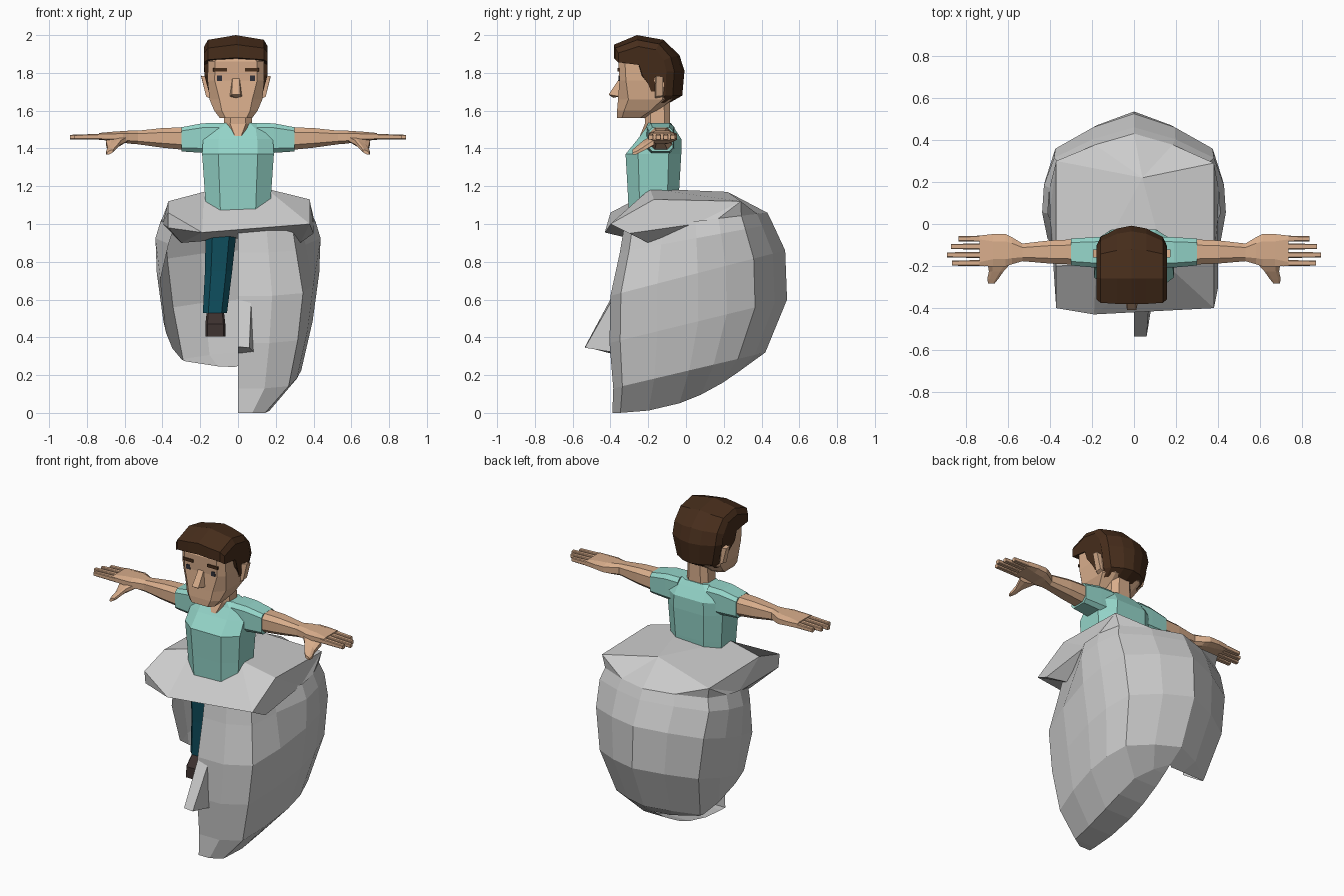
import bpy, bmesh, math
from mathutils import Vector

if "Cube" in bpy.data.objects:
    bpy.data.objects.remove(bpy.data.objects["Cube"])


def material(name, rgb):
    m = bpy.data.materials.new(name)
    m.diffuse_color = (*rgb, 1)
    m.use_nodes = True
    m.node_tree.nodes["Principled BSDF"].inputs["Base Color"].default_value = m.diffuse_color
    return m


STONE = material("stone grey", (.60, .60, .60))
SKIN = material("skin tan", (.69, .42, .26))
SHIRT = material("shirt mint", (.30, .67, .59))
PANTS = material("trouser teal", (.005, .082, .12))
SHOE = material("shoe brown", (.045, .03, .028))
HAIR = material("hair brown", (.062, .026, .011))
EYE = material("eye dark", (.03, .03, .04))
HEAD_X = -.011  # the head sits slightly to one side


def finish(name, bm, mat):
    bmesh.ops.recalc_face_normals(bm, faces=bm.faces)
    me = bpy.data.meshes.new(name)
    bm.to_mesh(me)
    bm.free()
    me.materials.append(mat)
    ob = bpy.data.objects.new(name, me)
    bpy.context.collection.objects.link(ob)
    return ob


def loft(name, rings, mat, closed=True, caps=True):
    bm = bmesh.new()
    vs = [[bm.verts.new(p) for p in r] for r in rings]
    n = len(rings[0])
    for a, b in zip(vs, vs[1:]):
        for i in range(n if closed else n - 1):
            j = (i + 1) % n
            bm.faces.new((a[i], a[j], b[j], b[i]))
    if caps:
        bm.faces.new(vs[0])
        bm.faces.new(vs[-1])
    return finish(name, bm, mat)


def solid(name, verts, faces, mat):
    bm = bmesh.new()
    vs = [bm.verts.new(v) for v in verts]
    for f in faces:
        bm.faces.new([vs[i] for i in f])
    return finish(name, bm, mat)


def octagon(a, b, k=.55):
    return [(a, b * k), (a * k, b), (-a * k, b), (-a, b * k),
            (-a, -b * k), (-a * k, -b), (a * k, -b), (a, -b * k)]


def zring(z, hx, y0, y1, cx=0, k=.55):
    c, h = (y0 + y1) / 2, (y1 - y0) / 2
    return [(cx + u, c + v, z) for u, v in octagon(hx, h, k)]


def xring(x, cy, hy, cz, hz, k=.55):
    return [(x, cy + u, cz + v) for u, v in octagon(hy, hz, k)]


def box(name, lo, hi, mat):
    v = [(x, y, z) for z in (lo[2], hi[2])
         for x, y in ((lo[0], lo[1]), (hi[0], lo[1]), (hi[0], hi[1]), (lo[0], hi[1]))]
    return loft(name, [v[:4], v[4:]], mat)


# Stone shell: tilted half rings (front y, front z, back y, back z, half width, z power)
LEVELS = [(-.39, .0, .32, .25, .18, 2.3), (-.385, .13, .42, .32, .335, 1),
          (-.405, .37, .535, .60, .395, 1), (-.40, .62, .525, .86, .43, 1),
          (-.35, .85, .46, 1.0, .437, 1), (-.33, .97, .43, 1.06, .41, 1)]
# Plan of one half ring: width fraction, depth fraction front to back
PLAN = [(0, 0), (.42, .0), (.80, .06), (.93, .27), (1, .5), (.98, .66), (.87, .82), (.45, .93), (0, 1)]


def half_ring(level, s):
    yf, zf, yb, zb, w, p = level
    return [(s * w * u * (.88 if zf > .8 and f < .4 else 1), yf + (yb - yf) * f, zf + (zb - zf) * f ** p)
            for u, f in PLAN]


# Underside of the right half closes toward the middle
keel = [(0, y, z) for x, y, z in half_ring(LEVELS[0], 1)]
right = loft("stone_shell_right", [keel] + [half_ring(l, 1) for l in LEVELS], STONE, False, False)
left = loft("stone_shell_left", [half_ring(l, -1) for l in LEVELS], STONE, False, False)
for ob in (right, left):
    bm = bmesh.new()
    bm.from_mesh(ob.data)
    if ob is right:
        bmesh.ops.remove_doubles(bm, verts=bm.verts[:], dist=.0005)
        bmesh.ops.dissolve_degenerate(bm, edges=bm.edges[:], dist=.0005)
    else:
        # The left half is broken open at the front and underneath
        for co, no in (((0, -.05, .6), (0, 1, .2)), ((0, .3, .25), (0, .21, .30))):
            bmesh.ops.bisect_plane(bm, geom=bm.verts[:] + bm.edges[:] + bm.faces[:], plane_co=co,
                                   plane_no=Vector(no).normalized(), clear_inner=True)
    bm.to_mesh(ob.data)
    bm.free()

# Stone wedge nose
solid("stone_nose", [(0, -.39, .62), (.07, -.39, .60), (0, -.535, .35), (.06, -.535, .345),
                     (0, -.38, .31), (.085, -.38, .32)],
      [(0, 1, 3, 2), (2, 3, 5, 4), (1, 5, 3), (0, 2, 4)], STONE)

# Stone brim: sloping visor, lip, underside and top plate
solid("stone_brim", [
    (-.37, -.40, 1.06), (-.19, -.43, .955), (.38, -.40, 1.0),
    (-.37, -.20, 1.12), (-.18, -.19, 1.17), (.15, -.19, 1.187), (.38, -.17, 1.13),
    (-.37, -.39, .98), (-.30, -.20, .90), (.13, -.20, .935), (.33, -.20, .90), (.40, -.30, .95),
    (.38, .29, 1.12), (.04, .22, 1.17), (-.37, .30, 1.11),
    (.40, .05, 1.0), (-.40, .05, 1.0)],
    [(0, 1, 4, 3), (1, 5, 4), (1, 2, 5), (2, 6, 5), (0, 7, 1), (7, 8, 1), (8, 9, 1),
     (1, 9, 2), (9, 10, 2), (10, 11, 2), (2, 11, 15, 6), (6, 15, 12),
     (0, 3, 16, 7), (3, 14, 16), (7, 16, 8), (11, 10, 15),
     (3, 4, 13, 14), (4, 5, 13), (5, 6, 12, 13)], STONE)
# Stone crown joining the plate to the shell behind it
rim = half_ring(LEVELS[-1], 1)[5:]
rim_left = half_ring(LEVELS[-1], -1)[5:8]
solid("stone_crown", [(.38, .29, 1.12), (.04, .22, 1.17), (-.37, .30, 1.11), (.40, .05, 1.0), (-.40, .05, 1.0)]
      + rim + rim_left,
      [(0, 3, 5), (0, 5, 6), (0, 6, 7), (0, 7, 1), (1, 7, 8), (1, 8, 11), (1, 11, 2), (2, 11, 10), (2, 10, 9),
       (2, 9, 4)], STONE)

# Shirt body
loft("shirt_body", [zring(1.0, .165, -.30, -.05), zring(1.2, .178, -.31, -.035),
                    zring(1.37, .19, -.32, -.025), zring(1.45, .185, -.255, -.025),
                    zring(1.505, .17, -.215, -.06), zring(1.535, .11, -.20, -.08)], SHIRT)
# Neck with open collar
loft("neck", [zring(1.465, .03, -.245, -.10), zring(1.53, .075, -.218, -.085),
              zring(1.68, .065, -.22, -.085)], SKIN)

for s, side in ((1, "right"), (-1, "left")):
    # Sleeve, arm and hand
    loft(f"sleeve_{side}", [xring(s * .10, -.135, .075, 1.455, .08, .7),
                            xring(s * .19, -.135, .072, 1.455, .078, .7),
                            xring(s * .30, -.133, .064, 1.448, .064, .7)], SHIRT)
    loft(f"arm_{side}", [xring(s * .28, -.133, .060, 1.452, .060),
                         xring(s * .40, -.133, .055, 1.456, .052),
                         xring(s * .53, -.135, .042, 1.458, .036),
                         xring(s * .58, -.127, .064, 1.46, .034),
                         xring(s * .61, -.125, .077, 1.462, .030),
                         xring(s * .67, -.125, .077, 1.464, .024),
                         xring(s * .735, -.127, .072, 1.464, .018, .75)], SKIN)
    for i, (y, tip) in enumerate(((-.070, .835), (-.107, .87), (-.147, .89), (-.186, .865))):
        loft(f"finger_{side}_{i + 1}", [xring(s * .71, y, .015, 1.463, .015, .7),
                                        xring(s * tip, y, .012, 1.46, .012, .7)], SKIN)
    loft(f"thumb_{side}", [[(s * (x0 + u), y0, z0 + v - slope * u) for u, v in octagon(a, b)]
                           for x0, y0, z0, a, b, slope in ((.635, -.17, 1.445, .065, .022, .2),
                                                           (.655, -.225, 1.415, .035, .018, .5),
                                                           (.672, -.262, 1.39, .026, .014, .5),
                                                           (.678, -.283, 1.38, .015, .009, .5))], SKIN)
    # Leg and shoe
    loft(f"trouser_leg_{side}", [zring(.53, .064, -.235, -.10, s * .122),
                                 zring(.75, .072, -.25, -.08, s * .103),
                                 zring(1.05, .086, -.28, -.06, s * .084)], PANTS)
    loft(f"shoe_{side}", [zring(.405, .053, -.285, -.09, s * .12, .8),
                          zring(.47, .053, -.28, -.09, s * .12, .8),
                          zring(.54, .045, -.22, -.10, s * .12, .8)], SHOE)
    # Ear
    loft(f"ear_{side}", [[(HEAD_X + s * x, y, z) for x, y, z in ring] for ring in
                         (((.11, -.168, 1.65), (.11, -.168, 1.77), (.11, -.118, 1.765), (.11, -.118, 1.66)),
                          ((.158, -.160, 1.675), (.184, -.158, 1.785),
                           (.184, -.122, 1.78), (.158, -.122, 1.68)))], SKIN)
    # Eye, brow
    xs = sorted((HEAD_X + s * .074, HEAD_X + s * .100))
    box(f"eye_{side}", (xs[0], -.357, 1.757), (xs[1], -.349, 1.785), EYE)
    xs = sorted((HEAD_X + s * .048, HEAD_X + s * .122))
    box(f"brow_{side}", (xs[0], -.362, 1.808), (xs[1], -.353, 1.826), HAIR)

# Head
loft("head", [zring(z, hx, y0, y1, HEAD_X, k) for z, hx, y0, y1, k in
              ((1.56, .085, -.365, -.22, .65), (1.60, .115, -.365, -.15, .65),
               (1.66, .140, -.36, -.07, .62), (1.76, .150, -.352, -.08, .75),
               (1.86, .148, -.358, -.08, .75), (1.93, .12, -.33, -.12, .6))], SKIN)
# Nose
solid("nose", [(HEAD_X + x, y, z) for x, y, z in
               ((-.018, -.34, 1.79), (.018, -.34, 1.79), (-.022, -.41, 1.685), (.022, -.41, 1.685),
                (-.034, -.35, 1.675), (.034, -.35, 1.675), (0, -.385, 1.668))],
      [(0, 1, 3, 2), (0, 2, 4), (1, 5, 3), (2, 3, 6), (2, 6, 4), (3, 5, 6)], SKIN)

# Hair: side profile lofted across the head, pulled in at the back of the outer sections
PROFILE = [(-.38, 1.95), (-.26, 2.0), (-.12, 1.975), (-.035, 1.895), (-.008, 1.81), (-.02, 1.68),
           (-.09, 1.64), (-.16, 1.69), (-.20, 1.74), (-.235, 1.785), (-.255, 1.86), (-.38, 1.88)]


def hair_section(x, front, back, drop):
    return [(HEAD_X + x * (1 - max(0, 1.79 - z) * 1.6), -.2 + (y + .2) * (back if y > -.2 else front),
             z - drop * max(0, (z - 1.8) / .2)) for y, z in PROFILE]


loft("hair", [hair_section(*a) for a in
              ((-.168, .88, .5, .06), (-.148, .97, .72, .025), (-.07, 1, .93, .012), (.0, 1, 1, 0),
               (.07, 1, .93, .012), (.148, .97, .72, .025), (.168, .88, .5, .06))], HAIR)
